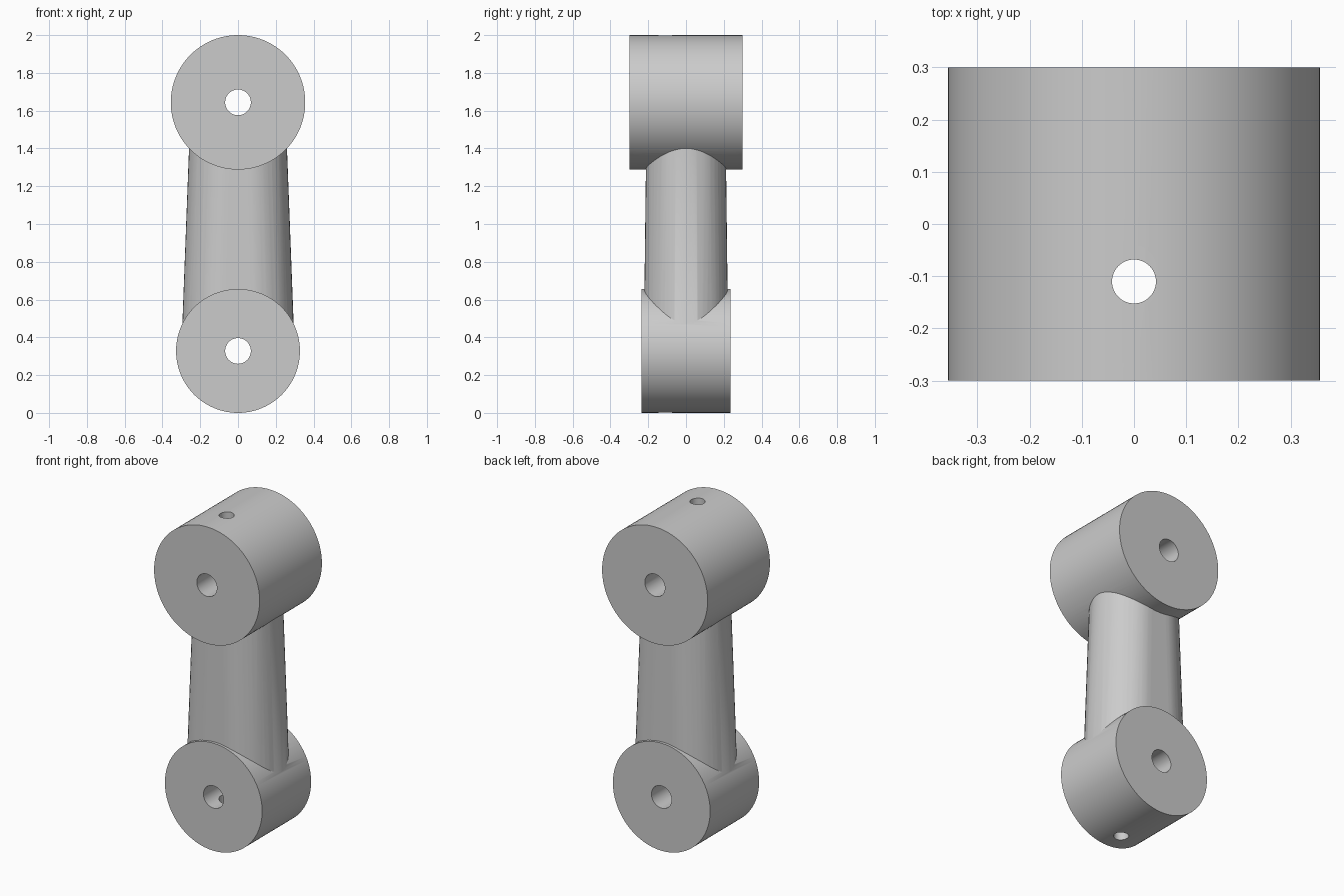
import bpy, bmesh, math

if "Cube" in bpy.data.objects:
    bpy.data.objects.remove(bpy.data.objects["Cube"], do_unlink=True)

grey = bpy.data.materials.new("plain grey")
grey.use_nodes = True
colour = (0.6, 0.6, 0.6, 1)
grey.diffuse_color = colour
grey.node_tree.nodes["Principled BSDF"].inputs["Base Color"].default_value = colour


def cylinder(name, radius, depth, location, along_y=True, sides=96):
    bpy.ops.mesh.primitive_cylinder_add(
        vertices=sides, radius=radius, depth=depth, location=location,
        rotation=(math.pi / 2 if along_y else 0, 0, 0))
    obj = bpy.context.object
    obj.name = name
    obj.data.materials.append(grey)
    return obj


def stadium(half_width, radius, z, steps=24):
    """Rounded-end section: two half circles joined by flats."""
    flat = half_width - radius
    points = []
    for side in (1, -1):
        for i in range(steps + 1):
            a = math.pi * (i / steps - 0.5)
            points.append((side * (flat + radius * math.cos(a)),
                           side * radius * math.sin(a), z))
    return points


def boolean(target, tool, operation):
    mod = target.modifiers.new(operation.lower(), 'BOOLEAN')
    mod.object, mod.operation, mod.solver = tool, operation, 'EXACT'
    bpy.context.view_layer.objects.active = target
    bpy.ops.object.modifier_apply(modifier=mod.name)
    bpy.data.objects.remove(tool, do_unlink=True)


# Tapered arm between the two bosses
bm = bmesh.new()
lower = [bm.verts.new(p) for p in stadium(0.30, 0.224, 0.33)]
upper = [bm.verts.new(p) for p in stadium(0.25, 0.208, 1.645)]
for i in range(len(lower)):
    j = (i + 1) % len(lower)
    bm.faces.new((lower[i], lower[j], upper[j], upper[i]))
bm.faces.new(lower[::-1])
bm.faces.new(upper)
mesh = bpy.data.meshes.new("link_arm")
bm.to_mesh(mesh)
bm.free()
link = bpy.data.objects.new("link_arm", mesh)
bpy.context.collection.objects.link(link)
mesh.materials.append(grey)

# Bosses at each end
boolean(link, cylinder("upper_boss", 0.356, 0.6, (0, 0, 1.644)), 'UNION')
boolean(link, cylinder("lower_boss", 0.328, 0.472, (0, 0, 0.328)), 'UNION')

# Shaft holes front to back, and one long pin hole from top to bottom
boolean(link, cylinder("upper_shaft_hole", 0.068, 1, (0, 0, 1.644), sides=48), 'DIFFERENCE')
boolean(link, cylinder("lower_shaft_hole", 0.068, 1, (0, 0, 0.328), sides=48), 'DIFFERENCE')
boolean(link, cylinder("pin_hole", 0.042, 3, (0, -0.11, 1), False, 48), 'DIFFERENCE')

bpy.ops.object.select_all(action='DESELECT')
link.select_set(True)
bpy.context.view_layer.objects.active = link
bpy.ops.object.shade_smooth_by_angle(angle=math.radians(30))
